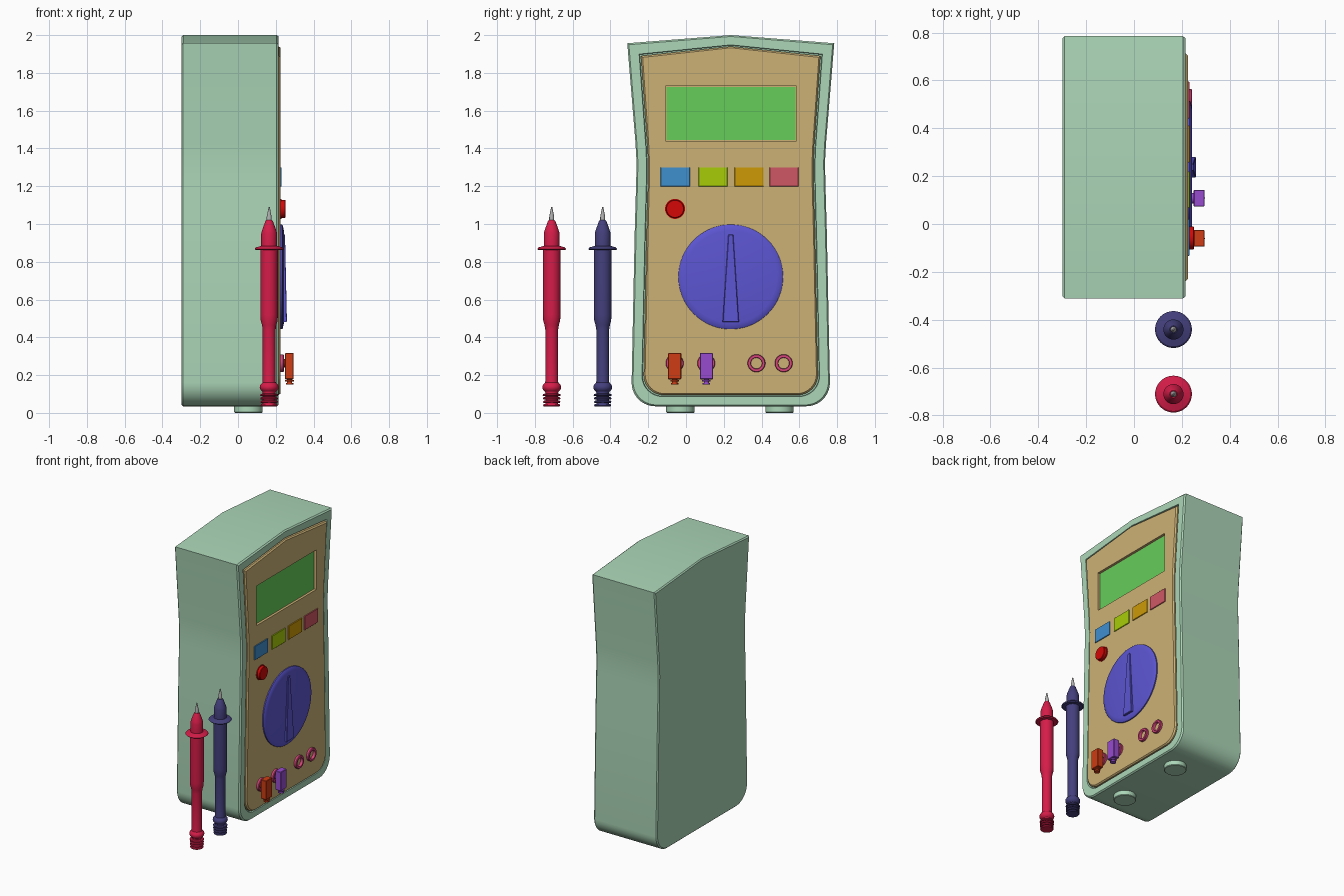
import bpy, bmesh
from math import sin, cos, pi, radians
from mathutils import Matrix, Vector

if "Cube" in bpy.data.objects:
    bpy.data.objects.remove(bpy.data.objects["Cube"])

CY = 0.237  # centre line of the meter in y


def mat(name, rgb):
    m = bpy.data.materials.new(name)
    m.diffuse_color = [(c / 255) ** 2.2 for c in rgb] + [1]
    m.use_nodes = True
    m.node_tree.nodes["Principled BSDF"].inputs["Base Color"].default_value = m.diffuse_color
    return m


GREEN = mat("green", (170, 213, 182))
TAN = mat("tan", (203, 176, 117))
SCREEN = mat("screen", (102, 204, 90))
BLUE = mat("dial_blue", (92, 86, 208))
RED = mat("red", (210, 16, 16))
PINK = mat("pink", (214, 70, 122))
STEEL = mat("steel", (175, 175, 175))


def finish(name, bm, material):
    bmesh.ops.recalc_face_normals(bm, faces=bm.faces[:])
    me = bpy.data.meshes.new(name)
    bm.to_mesh(me)
    bm.free()
    ob = bpy.data.objects.new(name, me)
    bpy.context.collection.objects.link(ob)
    if material:
        me.materials.append(material)
    return ob


def loft(name, rings, material, closed=False):
    """Skin a list of equal-length point loops and cap both ends."""
    bm = bmesh.new()
    loops = [[bm.verts.new(p) for p in r] for r in rings]
    n = len(loops[0])
    pairs = list(zip(loops, loops[1:]))
    if closed:
        pairs.append((loops[-1], loops[0]))
    for a, b in pairs:
        for i in range(n):
            j = (i + 1) % n
            bm.faces.new((a[i], a[j], b[j], b[i]))
    if not closed:
        bm.faces.new(loops[0])
        bm.faces.new(loops[-1])
    return finish(name, bm, material)


def lathe(name, profile, center, material, axis='Z', closed=False, n=40):
    """Revolve (radius, height) pairs about an axis through center."""
    rings = []
    for r, h in profile:
        ring = []
        for i in range(n):
            a = 2 * pi * i / n
            u, v = r * cos(a), r * sin(a)
            ring.append(Vector(center) + Vector((u, v, h) if axis == 'Z' else (h, u, v)))
        rings.append(ring)
    return loft(name, rings, material, closed)


def box(name, lo, hi, material, bevel=0.004):
    bm = bmesh.new()
    lo, hi = Vector(lo), Vector(hi)
    bmesh.ops.create_cube(bm, size=1, matrix=Matrix.Translation((lo + hi) / 2) @ Matrix.Diagonal((*(hi - lo), 1)))
    if bevel:
        bmesh.ops.bevel(bm, geom=bm.edges[:], offset=bevel, segments=1, affect='EDGES')
    return finish(name, bm, material)


# Case outline: top half width, corner z, peak z, waist half width, waist z,
# bottom half width, bottom z, bottom corner radius
OUTER = (0.548, 1.957, 2.0, 0.498, 1.33, 0.525, 0.035, 0.125)
INNER = (0.475, 1.89, 1.94, 0.436, 1.31, 0.461, 0.095, 0.105)


def outline(t, x):
    tw, tz, pz, ww, wz, bw, bz, r = [a + (b - a) * t for a, b in zip(OUTER, INNER)]
    half = [(tw, tz), (ww + (tw - ww) * 0.13, wz + 0.1), (ww + 0.001, wz),
            (ww + (bw - ww) * 0.1, wz - 0.1), (ww + (bw - ww) * 0.4, wz - 0.38)]
    for i in range(11):
        a = pi / 2 * i / 10
        half.append((bw - r + r * cos(a), bz + r - r * sin(a)))
    pts = [(0, pz)] + half + [(-y, z) for y, z in reversed(half)]
    return [(x, CY + y, z) for y, z in pts]


# Case with a recessed front
loft("case", [outline(*p) for p in ((0.12, -0.298), (0, -0.29), (0, 0.205), (0.12, 0.215),
                                    (0.86, 0.215), (0.9, 0.209), (0.9, 0.195))], GREEN)

# Face panel with a screen window cut in
panel = loft("face_panel", [outline(*p) for p in ((1, 0.19), (1, 0.216), (1.12, 0.225))], TAN)
cutter = box("screen_cutter", (0.207, -0.108, 1.44), (0.3, 0.585, 1.73), None, 0)
mod = panel.modifiers.new("window", 'BOOLEAN')
mod.object, mod.operation = cutter, 'DIFFERENCE'
bpy.context.view_layer.objects.active = panel
panel.select_set(True)
bpy.ops.object.modifier_apply(modifier="window")
bpy.data.objects.remove(cutter)
box("screen", (0.2, -0.102, 1.446), (0.211, 0.579, 1.724), SCREEN, 0)

# Row of buttons
for i, (y, rgb) in enumerate(((-0.057, (66, 142, 206)), (0.143, (166, 204, 16)),
                              (0.334, (204, 152, 14)), (0.519, (206, 88, 100)))):
    box(f"button_{i + 1}", (0.21, y - 0.077, 1.198), (0.231, y + 0.077, 1.3), mat(f"button_{i + 1}", rgb), 0.002)

# Power button
lathe("power_button", [(0.053, 0.21), (0.053, 0.23), (0.048, 0.23), (0.048, 0.248), (0.045, 0.251)],
      (0, -0.058, 1.08), RED, 'X')

# Rotary dial with a raised tapered pointer
lathe("dial", [(0.277, 0.21), (0.277, 0.233), (0.272, 0.237), (0.245, 0.243)], (0, CY, 0.72), BLUE, 'X', n=64)
loft("dial_pointer", [[(x, CY + s * w, z) for s, w, z in
                       ((-1, 0.013 - d, 0.945 - d), (1, 0.013 - d, 0.945 - d),
                        (1, 0.043 - d, 0.482 + d), (-1, 0.043 - d, 0.482 + d))
                       for x in [xt if z > 0.7 else xb]]
                      for d, xt, xb in ((0, 0.235, 0.235), (0, 0.246, 0.256), (0.003, 0.249, 0.259))], BLUE)

# Jack sockets
for i, y in enumerate((-0.06, 0.107, 0.373, 0.517)):
    lathe(f"jack_{i + 1}", [(0.047, 0.21), (0.047, 0.239), (0.044, 0.243), (0.031, 0.243), (0.029, 0.239), (0.029, 0.21)],
          (0, y, 0.263), PINK, 'X', closed=True)

# Plugs with pin and ribbed strain relief
for name, y, rgb in (("orange", -0.06, (204, 62, 26)), ("purple", 0.108, (150, 76, 206))):
    m = mat(name, rgb)
    box(f"{name}_plug", (0.249, y - 0.035, 0.178), (0.295, y + 0.035, 0.317), m, 0.003)
    lathe(f"{name}_plug_pin", [(0.022, 0.215), (0.022, 0.26)], (0, y, 0.263), m, 'X', n=24)
    ribs = []
    for k in range(2):
        z = 0.182 - 0.016 * k
        ribs += [(0.014, z), (0.014, z - 0.007), (0.023 - 0.003 * k, z - 0.009), (0.023 - 0.003 * k, z - 0.015)]
    lathe(f"{name}_plug_relief", ribs + [(0.013, 0.15)], (0.273, y, 0), m, n=24)

# Test probes
ribs = []
for k in range(4):
    z, r = 0.035 + 0.018 * k, 0.042 + 0.001 * k
    ribs += [(r, z), (r + 0.003, z + 0.005), (r, z + 0.011), (0.034, z + 0.013), (0.034, z + 0.017)]
ball = [(0.05 * cos(radians(a)), 0.136 + 0.034 * sin(radians(a))) for a in range(-45, 50, 15)]
grip = [(0.034, 0.168), (0.034, 0.44), (0.038, 0.465), (0.045, 0.49), (0.046, 0.52), (0.046, 0.862),
        (0.07, 0.862), (0.077, 0.868), (0.07, 0.876), (0.042, 0.884), (0.042, 0.95), (0.038, 0.965),
        (0.02, 1.015), (0.016, 1.02)]
for name, y, rgb in (("red", -0.711, (212, 34, 74)), ("dark", -0.441, (70, 66, 124))):
    lathe(f"{name}_probe", ribs + ball + grip, (0.165, y, 0), mat(f"{name}_probe", rgb))
    lathe(f"{name}_probe_tip", [(0.013, 1.0), (0.013, 1.038), (0.003, 1.09)], (0.165, y, 0), STEEL, n=24)

# Feet under the case
for side, y in (("left", -0.03), ("right", 0.495)):
    lathe(f"{side}_foot", [(0.071, 0), (0.075, 0.004), (0.075, 0.05)], (0.055, y, 0), GREEN)

# Smooth shading with sharp edges kept
for ob in bpy.data.objects:
    ob.select_set(True)
bpy.ops.object.shade_smooth_by_angle(angle=radians(30))
